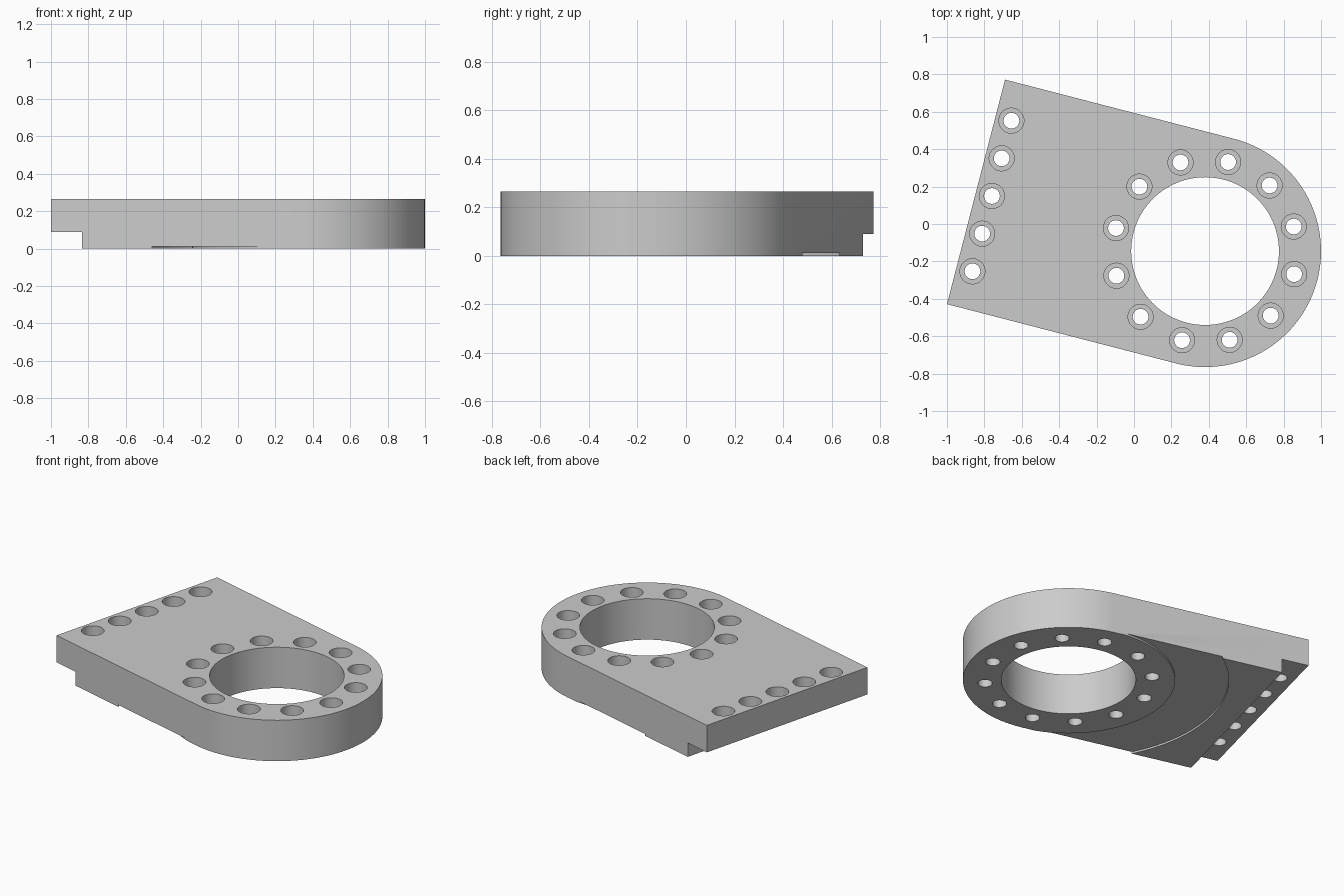
import bpy, bmesh
from math import sin, cos, pi, radians
from mathutils import Matrix

cube = bpy.data.objects.get("Cube")
if cube:
    bpy.data.objects.remove(cube, do_unlink=True)

R, LENGTH, HEIGHT = 0.62, 1.265, 0.265     # round end, plate reach, thickness
BORE, BOLT_R = 0.395, 0.492                # main hole, bolt circle
STEP_Z, STEP_LEN = 0.09, 0.172             # notch under the straight end
PLACE = Matrix.Translation((0.38, -0.145, 0)) @ Matrix.Rotation(radians(-14.5), 4, 'Z')

grey = bpy.data.materials.new("light grey")
grey.use_nodes = True
colour = (0.6, 0.6, 0.6, 1)
grey.diffuse_color = colour
grey.node_tree.nodes["Principled BSDF"].inputs["Base Color"].default_value = colour


def prism(bm, outline, z0, z1):
    """Extrude a flat outline between two heights."""
    face = bm.faces.new([bm.verts.new((x, y, z0)) for x, y in outline])
    out = bmesh.ops.extrude_face_region(bm, geom=[face])
    verts = [g for g in out["geom"] if isinstance(g, bmesh.types.BMVert)]
    bmesh.ops.translate(bm, verts=verts, vec=(0, 0, z1 - z0))


def lathe(bm, profile, x, y, steps, closed=False):
    """Spin a radius/height profile around a vertical axis."""
    rings = [[bm.verts.new((x + r * cos(2 * pi * i / steps),
                            y + r * sin(2 * pi * i / steps), z))
              for i in range(steps)] for r, z in profile]
    pairs = list(zip(rings, rings[1:]))
    if closed:
        pairs.append((rings[-1], rings[0]))
    else:
        bm.faces.new(rings[0])
        bm.faces.new(rings[-1])
    for a, b in pairs:
        for i in range(steps):
            j = (i + 1) % steps
            bm.faces.new((a[i], a[j], b[j], b[i]))


def finish(bm, name):
    bmesh.ops.recalc_face_normals(bm, faces=bm.faces)
    mesh = bpy.data.meshes.new(name)
    bm.to_mesh(mesh)
    bm.free()
    mesh.materials.append(grey)
    obj = bpy.data.objects.new(name, mesh)
    bpy.context.collection.objects.link(obj)
    obj.matrix_world = PLACE
    return obj


# Plate with one round end
bm = bmesh.new()
arc = [(R * cos(a), R * sin(a)) for a in (pi * (i / 64 - 0.5) for i in range(65))]
prism(bm, arc + [(-LENGTH, R), (-LENGTH, -R)], 0, HEIGHT)
plate = finish(bm, "mounting_plate")

# Notch under the straight end
bm = bmesh.new()
x0, x1 = -LENGTH - 0.1, -LENGTH + STEP_LEN
prism(bm, [(x0, -1), (x1, -1), (x1, 1), (x0, 1)], -0.1, STEP_Z)
notch = finish(bm, "notch_cutter")

# Shallow ring groove on the underside
bm = bmesh.new()
lathe(bm, [(0.625, -0.1), (0.94, -0.1), (0.94, 0.012), (0.625, 0.012)],
      0, 0, 128, closed=True)
groove = finish(bm, "groove_cutter")

# Main bore and counterbored bolt holes
bm = bmesh.new()
lathe(bm, [(BORE, -0.1), (BORE, 0.4)], 0, 0, 128)
spots = [(BOLT_R * cos(i * pi / 6), BOLT_R * sin(i * pi / 6)) for i in range(12)]
spots += [(0.088 - LENGTH, 0.208 * i) for i in range(-2, 3)]
seat = HEIGHT - 0.11
for x, y in spots:
    lathe(bm, [(0.042, -0.1), (0.042, seat), (0.067, seat), (0.067, 0.4)], x, y, 40)
holes = finish(bm, "hole_cutter")

# Cut and clean up
bpy.context.view_layer.objects.active = plate
for cutter in (notch, groove, holes):
    mod = plate.modifiers.new(cutter.name, 'BOOLEAN')
    mod.operation, mod.solver, mod.object = 'DIFFERENCE', 'EXACT', cutter
    cutter.hide_render = True
    bpy.ops.object.modifier_apply(modifier=mod.name)
    bpy.data.objects.remove(cutter, do_unlink=True)

bpy.ops.object.select_all(action='DESELECT')
plate.select_set(True)
bpy.ops.object.shade_smooth_by_angle(angle=radians(30))
